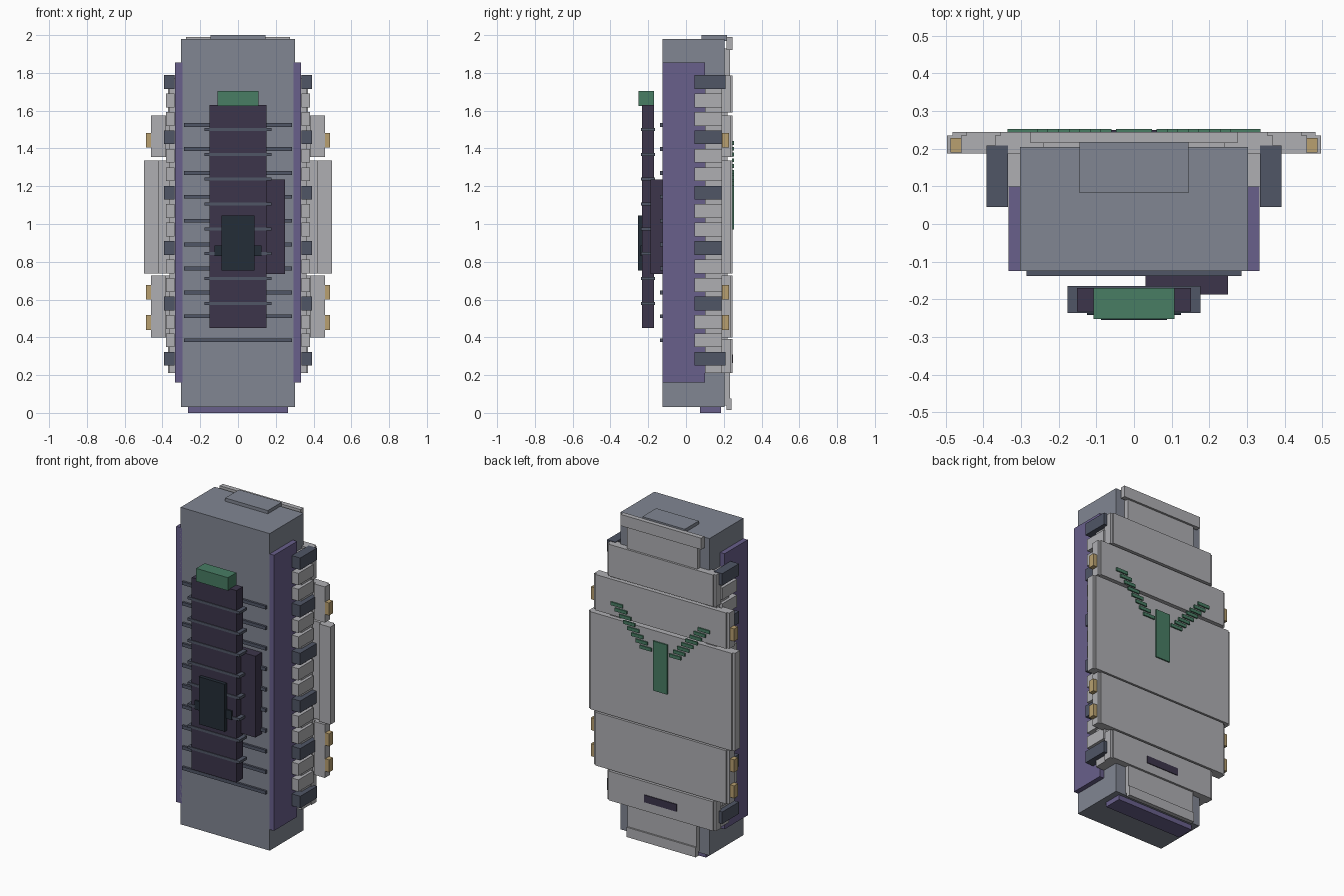
import bpy
import bmesh
from mathutils import Vector

cube = bpy.data.objects.get("Cube")
if cube:
    bpy.data.objects.remove(cube, do_unlink=True)


def material(name, r, g, b):
    m = bpy.data.materials.new(name)
    m.use_nodes = True
    m.diffuse_color = (r, g, b, 1)
    bsdf = next(n for n in m.node_tree.nodes if n.type == 'BSDF_PRINCIPLED')
    bsdf.inputs["Base Color"].default_value = (r, g, b, 1)
    return m


GREY = material("blue grey", .22, .24, .29)
PALE = material("pale grey", .43, .43, .45)
SLATE = material("slate", .08, .093, .133)
PURPLE = material("purple", .14, .115, .26)
DARK = material("dark purple", .045, .036, .07)
TEAL = material("dark teal", .017, .026, .038)
GREEN = material("green", .065, .205, .127)
TAN = material("tan", .48, .35, .16)


def box(name, mat, x, y, z):
    """Box from (min, max) pairs on each axis."""
    bm = bmesh.new()
    bmesh.ops.create_cube(bm, size=1)
    lo, hi = (Vector(p) for p in zip(x, y, z))
    for v in bm.verts:
        v.co = (lo + hi) / 2 + v.co * (hi - lo)
    me = bpy.data.meshes.new(name)
    bm.to_mesh(me)
    bm.free()
    me.materials.append(mat)
    ob = bpy.data.objects.new(name, me)
    bpy.context.collection.objects.link(ob)
    return ob


def wide(name, mat, half, y, z):
    return box(name, mat, (-half, half), y, z)


def pair(name, mat, x, y, z):
    box("left_" + name, mat, x, y, z)
    box("right_" + name, mat, (-x[1], -x[0]), y, z)


# Core body with end caps and side panels
wide("core_body", GREY, .303, (-.125, .205), (.03, 1.98))
wide("top_cap", GREY, .145, (.083, .218), (1.97, 2))
wide("bottom_cap", PURPLE, .265, (.075, .185), (0, .04))
pair("side_panel", PURPLE, (.295, .333), (-.125, .1), (.16, 1.855))

# Long ribs across the front
for i in range(10):
    z = .385 + i * .1265
    wide("front_rib", SLATE, .285, (-.138, -.12), (z - .01, z + .01))

# Raised spine with slats, cap and small modules
wide("spine", DARK, .152, (-.233, -.17), (.45, 1.63))
for i in range(8):
    z = .58 + i * .1314
    wide("spine_slat", SLATE, .177, (-.237, -.165), (z - .008, z + .008))
wide("spine_cap", GREEN, .108, (-.252, -.17), (1.625, 1.705))
box("side_module", DARK, (.03, .25), (-.187, -.125), (.735, 1.235))
wide("control_band", TEAL, .125, (-.242, -.225), (.83, .885))
wide("control_panel", TEAL, .088, (-.255, -.23), (.753, 1.045))

# Stacked slats along the sides, every third one dark
pair("slat_wall", PALE, (.29, .362), (.1, .22), (.21, 1.77))
for i in range(16):
    z = .25 + i * .0977
    mat = SLATE if i % 3 == 0 else PALE
    x1 = .392 if i % 3 == 0 else .38
    y1 = .208 if i % 3 == 0 else .19
    pair("side_slat", mat, (.335, x1), (.045, y1), (z, z + .073))

# Stepped back plates with folded side rails
tiers = [(.37, .21, .39), (.46, .4, .728), (.497, .737, 1.337),
         (.46, 1.355, 1.575), (.37, 1.59, 1.785)]
for half, z0, z1 in tiers:
    wide("back_plate", PALE, half - .015, (.205, .245), (z0, z1))
    pair("plate_rail", PALE, (half - .075, half), (.187, .235), (z0, z1))
wide("upper_end_plate", PALE, .24, (.2, .232), (1.78, 1.93))
wide("upper_end_bar", PALE, .275, (.215, .245), (1.92, 1.99))
wide("lower_end_plate", PALE, .235, (.2, .232), (.04, .22))
wide("lower_end_bar", PALE, .235, (.215, .242), (.015, .075))

# Small tan side lamps
for z in (.44, .6, 1.405):
    pair("side_lamp", TAN, (.45, .487), (.19, .228), (z, z + .077))

# Branching green mark and vent on the back
wide("mark_stem", GREEN, .048, (.244, .253), (.97, 1.275))
for i in range(8):
    x, z = .1 + i * .028, 1.215 + i * .0305
    pair("mark_step", GREEN, (x - .04, x + .04), (.244, .253),
         (z - .01, z + .01))
wide("back_vent", DARK, .11, (.244, .25), (.265, .31))
